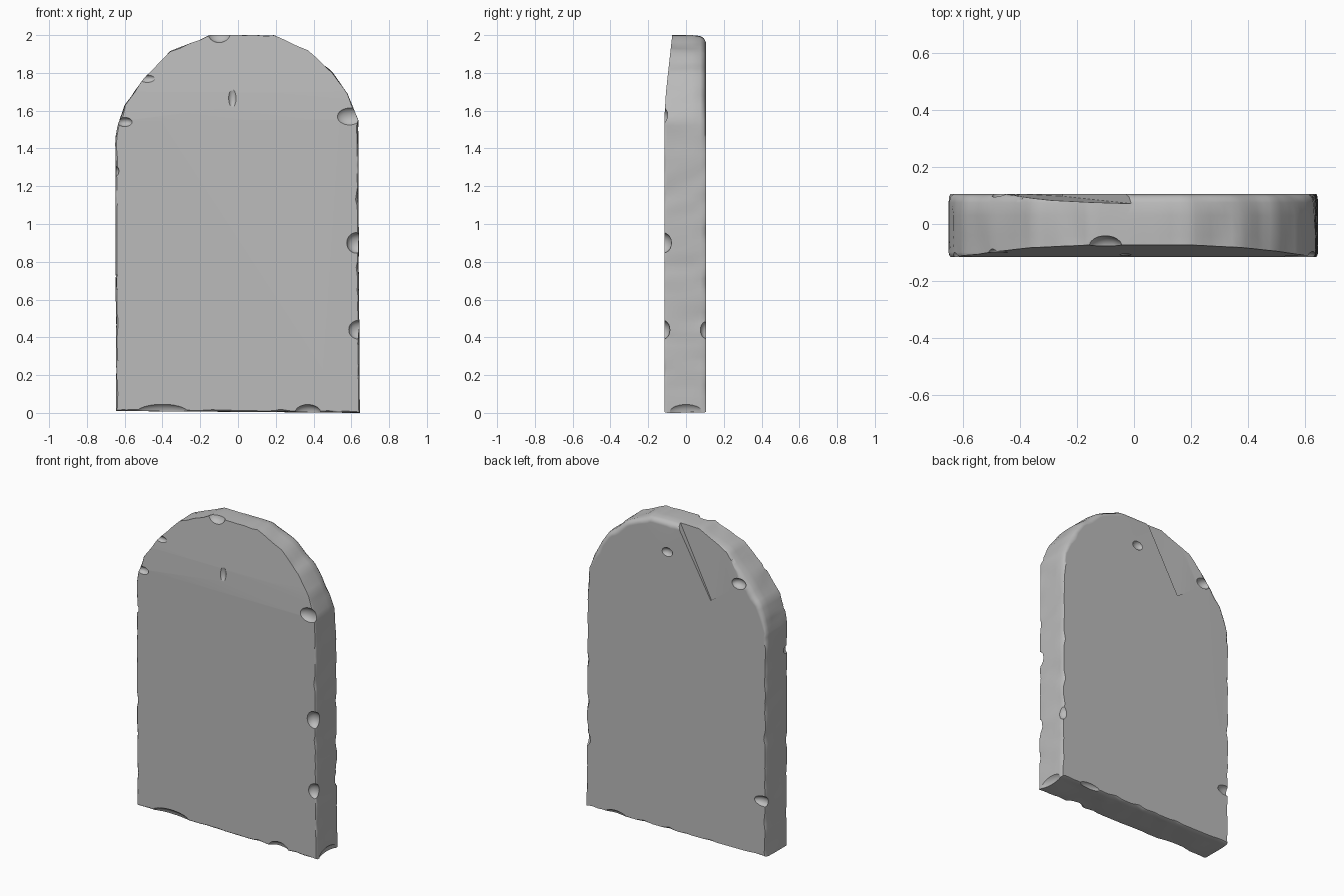
import bpy, bmesh, math
from mathutils import Vector, Matrix, noise

if "Cube" in bpy.data.objects:
    bpy.data.objects.remove(bpy.data.objects["Cube"])

stone = bpy.data.materials.new("grey stone")
stone.use_nodes = True
colour = (0.5, 0.5, 0.5, 1)
stone.diffuse_color = colour
stone.node_tree.nodes["Principled BSDF"].inputs["Base Color"].default_value = colour


def make_object(name, bm):
    mesh = bpy.data.meshes.new(name)
    bmesh.ops.recalc_face_normals(bm, faces=bm.faces)
    bm.to_mesh(mesh)
    bm.free()
    obj = bpy.data.objects.new(name, mesh)
    bpy.context.collection.objects.link(obj)
    return obj


# Arched outline (x, z), resampled to short segments
corners = [(-0.645, 0.01), (0.645, 0), (0.64, 0.8), (0.637, 1.55), (0.58, 1.69),
           (0.5, 1.805), (0.37, 1.92), (0.27, 1.965), (0.19, 2.0), (-0.15, 2.0),
           (-0.22, 1.97), (-0.36, 1.915), (-0.5, 1.77), (-0.6, 1.63),
           (-0.635, 1.53), (-0.65, 1.46), (-0.648, 0.8)]
outline = []
for a, b in zip(corners, corners[1:] + corners[:1]):
    a, b = Vector(a), Vector(b)
    steps = max(1, round((b - a).length / 0.03))
    outline += [a.lerp(b, i / steps) for i in range(steps)]

# Slab: rings from front to back, with worn edges, wider on the arch's back
front, back = -0.115, 0.105
rings = [(front, 1, 0), (front + 0.006, 0.3, 0), (front + 0.016, 0, 0), (-0.04, 0, 0),
         (0.03, 0, 0), (back - 0.03, 0, 0.15), (back - 0.01, 0.2, 0.5), (back, 1, 1)]
bm = bmesh.new()
loops = []
count = len(outline)
for y, edge, arch_edge in rings:
    loop = []
    for i, p in enumerate(outline):
        along = outline[(i + 1) % count] - outline[i - 1]
        inward = Vector((-along.y, along.x)).normalized()
        arch = min(1, max(0, (p.y - 1.35) / 0.3))
        rough = noise.noise(Vector((p.x * 11, y * 9, p.y * 11)))
        wear = max(0, rough) * (0.012 + 0.012 * edge)
        q = p + inward * (edge * 0.007 + arch * arch_edge * 0.03 + wear)
        loop.append(bm.verts.new((q.x, y, q.y)))
    loops.append(loop)
for low, high in zip(loops, loops[1:]):
    for i in range(count):
        j = (i + 1) % count
        bm.faces.new((low[i], low[j], high[j], high[i]))
bm.faces.new(loops[0])
bm.faces.new(loops[-1])

# Front leans back near the top in two shallow planes
for z, lean in ((1.55, 0.06), (1.7, 0.11)):
    y = front + (0 if z < 1.6 else 0.009)
    cut = bmesh.ops.bisect_plane(bm, geom=bm.verts[:] + bm.edges[:] + bm.faces[:],
                                 plane_co=(0, y, z), plane_no=(0, -1, lean),
                                 clear_outer=True)
    rim = [e for e in cut["geom_cut"] if isinstance(e, bmesh.types.BMEdge)]
    bmesh.ops.holes_fill(bm, edges=rim)
slab = make_object("stone_slab", bm)
slab.data.materials.append(stone)

# Chips: centre x, y, z and radii x, y, z
chips = [(0.625, -0.12, 0.9, 0.05, 0.045, 0.055), (0.635, -0.12, 0.44, 0.05, 0.035, 0.05),
         (0.59, -0.13, 1.57, 0.07, 0.04, 0.05), (-0.48, -0.12, 1.77, 0.05, 0.035, 0.025),
         (-0.6, -0.12, 1.54, 0.04, 0.03, 0.025), (-0.655, -0.12, 1.28, 0.025, 0.05, 0.03),
         (0.37, -0.12, 0, 0.07, 0.04, 0.045), (-0.4, -0.13, 0, 0.15, 0.04, 0.05),
         (-0.03, -0.126, 1.67, 0.025, 0.03, 0.06), (-0.1, -0.08, 2.01, 0.06, 0.04, 0.05),
         (0.65, 0.11, 0.44, 0.04, 0.035, 0.05), (-0.63, 0.115, 0.37, 0.07, 0.035, 0.035),
         (-0.45, 0.11, 1.73, 0.05, 0.04, 0.035), (0.06, 0.115, 1.8, 0.04, 0.03, 0.03),
         (0.66, 0, 0, 0.035, 0.1, 0.05), (0.43, 0.11, 0, 0.08, 0.025, 0.03)]
bm = bmesh.new()
for x, y, z, *radii in chips:
    place = Matrix.Translation((x, y, z)) @ Matrix.Diagonal((*radii, 1))
    bmesh.ops.create_icosphere(bm, subdivisions=3, radius=1, matrix=place)
chip_cutter = make_object("chip_cutter", bm)

# Flaked-off wedge on the back of the arch
bm = bmesh.new()
for x, y, z in ((0.02, 0.068, 2.05), (-0.14, 0.085, 1.78), (-0.25, 0.097, 1.57),
                (-0.5, 0.11, 1.75), (-0.3, 0.078, 2.05)):
    bm.verts.new((x, y, z))
    bm.verts.new((x, 0.2, z))
bmesh.ops.convex_hull(bm, input=bm.verts[:])
flake_cutter = make_object("flake_cutter", bm)

bpy.ops.object.select_all(action='DESELECT')
bpy.context.view_layer.objects.active = slab
slab.select_set(True)
for cutter in (flake_cutter, chip_cutter):
    cutter.hide_render = True
    mod = slab.modifiers.new("cut", 'BOOLEAN')
    mod.operation = 'DIFFERENCE'
    mod.solver = 'EXACT'
    mod.use_self = True
    mod.object = cutter
    bpy.ops.object.modifier_apply(modifier=mod.name)
    bpy.data.objects.remove(cutter)

# Soft worn shading with flat broad faces
bpy.ops.object.shade_smooth_by_angle(angle=math.radians(40))
weighted = slab.modifiers.new("broad_faces", 'WEIGHTED_NORMAL')
weighted.keep_sharp = True
